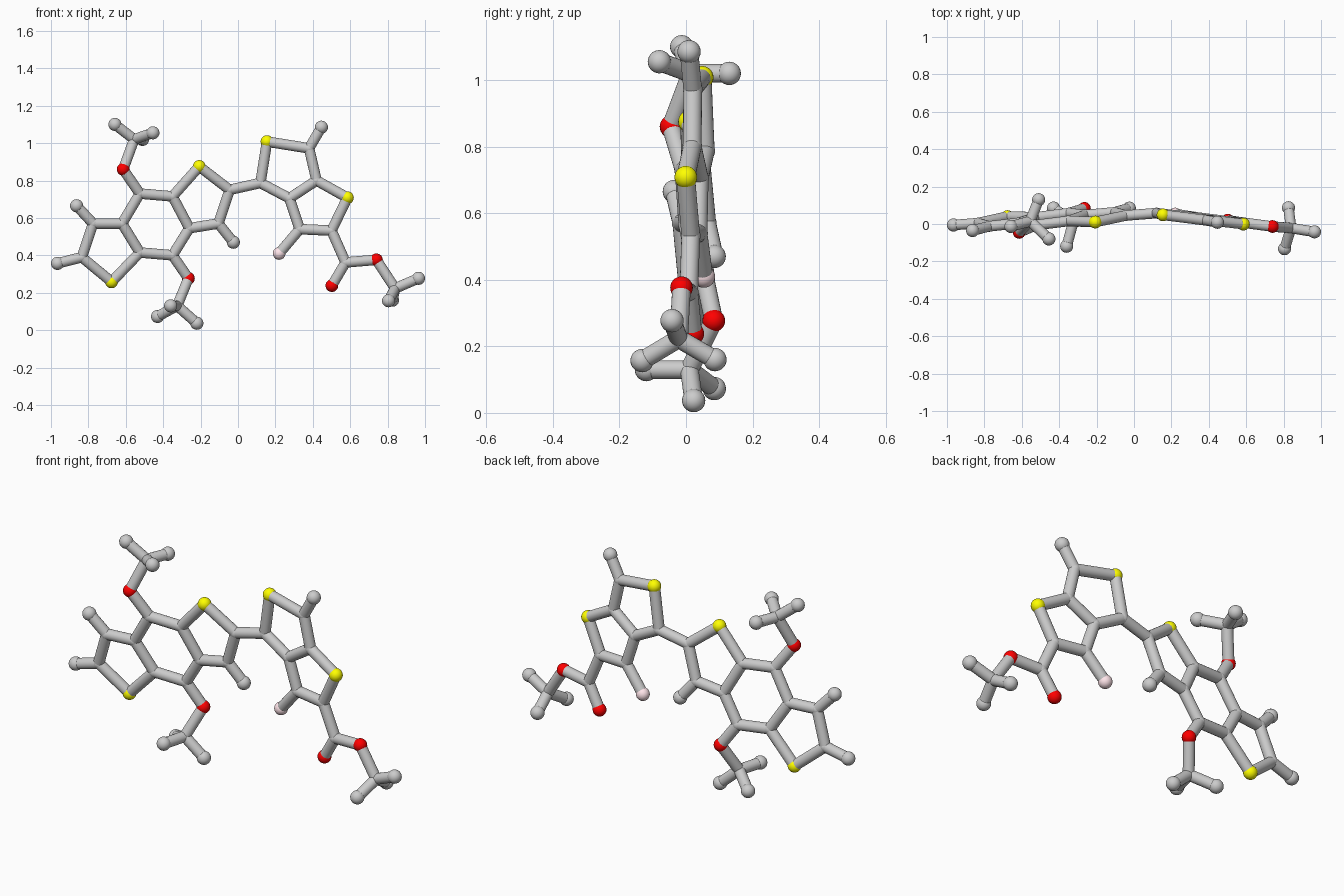
import bpy, bmesh
from mathutils import Vector, Matrix

if "Cube" in bpy.data.objects:
    bpy.data.objects.remove(bpy.data.objects["Cube"])

BOND_R, JOINT_R, ATOM_R = 0.028, 0.0295, 0.034

# Both ring systems are flat: y follows from a tilted plane
def left(x, z):
    return Vector((x, 0.150 + 0.112 * x - 0.133 * z, z))

def right(x, z):
    return Vector((x, 0.091 - 0.13 * x - 0.022 * z, z))

# Left three-ring unit
L = {
    "a": (-.525, .73), "b": (-.35, .715), "c": (-.26, .545),
    "d": (-.35, .40), "e": (-.525, .415), "f": (-.62, .57),
    "g": (-.775, .57), "h": (-.835, .39), "S1": (-.676, .258),
    "S2": (-.207, .875), "i": (-.045, .75), "j": (-.105, .57),
    "end_g": (-.863, .665), "end_h": (-.965, .357), "end_j": (-.025, .47),
    "O2": (-.265, .277),
}
# Right two-ring unit with side branch
R = {
    "k": (.12, .787), "S3": (.155, 1.008), "l": (.38, .972), "m": (.42, .80),
    "n": (.275, .705), "o": (.33, .54), "p": (.50, .532), "S4": (.585, .708),
    "end_l": (.446, 1.085), "F": (.22, .41), "q": (.575, .362),
    "O3": (.502, .238), "O4": (.74, .376),
}
# Out-of-plane three-armed end groups
T = {
    "O1": (-.614, -.045, .86), "t": (-.555, .015, 1.02), "end_t1": (-.658, -.013, 1.10),
    "end_t2": (-.455, -.08, 1.055), "end_t3": (-.51, .13, 1.02),
    "u": (-.325, .01, .13), "end_u1": (-.43, .085, .073),
    "end_u2": (-.22, .023, .037), "end_u3": (-.36, -.119, .13),
    "r": (.84, -.022, .223), "end_r1": (.965, -.042, .277),
    "end_r2": (.805, -.132, .157), "end_r3": (.826, .087, .16),
}
pos = {n: left(*p) for n, p in L.items()}
pos.update({n: right(*p) for n, p in R.items()})
pos.update({n: Vector(p) for n, p in T.items()})

def add_ball(bm, p, r):
    bmesh.ops.create_uvsphere(bm, u_segments=24, v_segments=14, radius=r,
                              matrix=Matrix.Translation(p))

def add_rod(bm, p, q):
    d = q - p
    m = Matrix.Translation((p + q) / 2) @ d.to_track_quat('Z', 'Y').to_matrix().to_4x4()
    bmesh.ops.create_cone(bm, cap_ends=True, segments=20, radius1=BOND_R,
                          radius2=BOND_R, depth=d.length, matrix=m)

def finish(bm, name, mat=None):
    mesh = bpy.data.meshes.new(name)
    for f in bm.faces:
        f.smooth = len(f.verts) <= 4
    bm.to_mesh(mesh)
    bm.free()
    if mat:
        mesh.materials.append(mat)
    bpy.context.collection.objects.link(bpy.data.objects.new(name, mesh))

def material(name, col):
    m = bpy.data.materials.new(name)
    m.diffuse_color = (*col, 1)
    m.use_nodes = True
    m.node_tree.nodes["Principled BSDF"].inputs["Base Color"].default_value = m.diffuse_color
    return m

# Bonds, written as chains of atom names
bonds = {
    "left_ring_bonds": ["a b c d e f a", "f g h S1 e", "b S2 i j c",
                        "g end_g", "h end_h", "j end_j"],
    "ring_linker_bond": ["i k"],
    "right_ring_bonds": ["k S3 l m n k", "m S4 p o n", "l end_l", "o F"],
    "upper_branch_bonds": ["a O1 t end_t1", "end_t2 t end_t3"],
    "lower_branch_bonds": ["d O2 u end_u1", "end_u2 u end_u3"],
    "right_branch_bonds": ["p q O3", "q O4 r end_r1", "end_r2 r end_r3"],
}
for name, chains in bonds.items():
    bm = bmesh.new()
    for chain in chains:
        names = chain.split()
        for p, q in zip(names, names[1:]):
            add_rod(bm, pos[p], pos[q])
    finish(bm, name)

# Coloured atoms
colours = {
    "S": ("yellow_atom", material("yellow", (1, 1, 0))),
    "O": ("red_atom", material("red", (1, 0, 0))),
    "F": ("pink_atom", material("pink", (1, .78, .82))),
}
joints = bmesh.new()
for n, p in pos.items():
    if n[0] in colours:
        label, mat = colours[n[0]]
        bm = bmesh.new()
        add_ball(bm, p, ATOM_R)
        finish(bm, label, mat)
    elif n.startswith("end"):
        # Grey end atoms
        bm = bmesh.new()
        add_ball(bm, p, ATOM_R + .001)
        finish(bm, "grey_end_atom")
    else:
        add_ball(joints, p, JOINT_R)
# Small rounded joints where bonds meet
finish(joints, "bond_joints")
